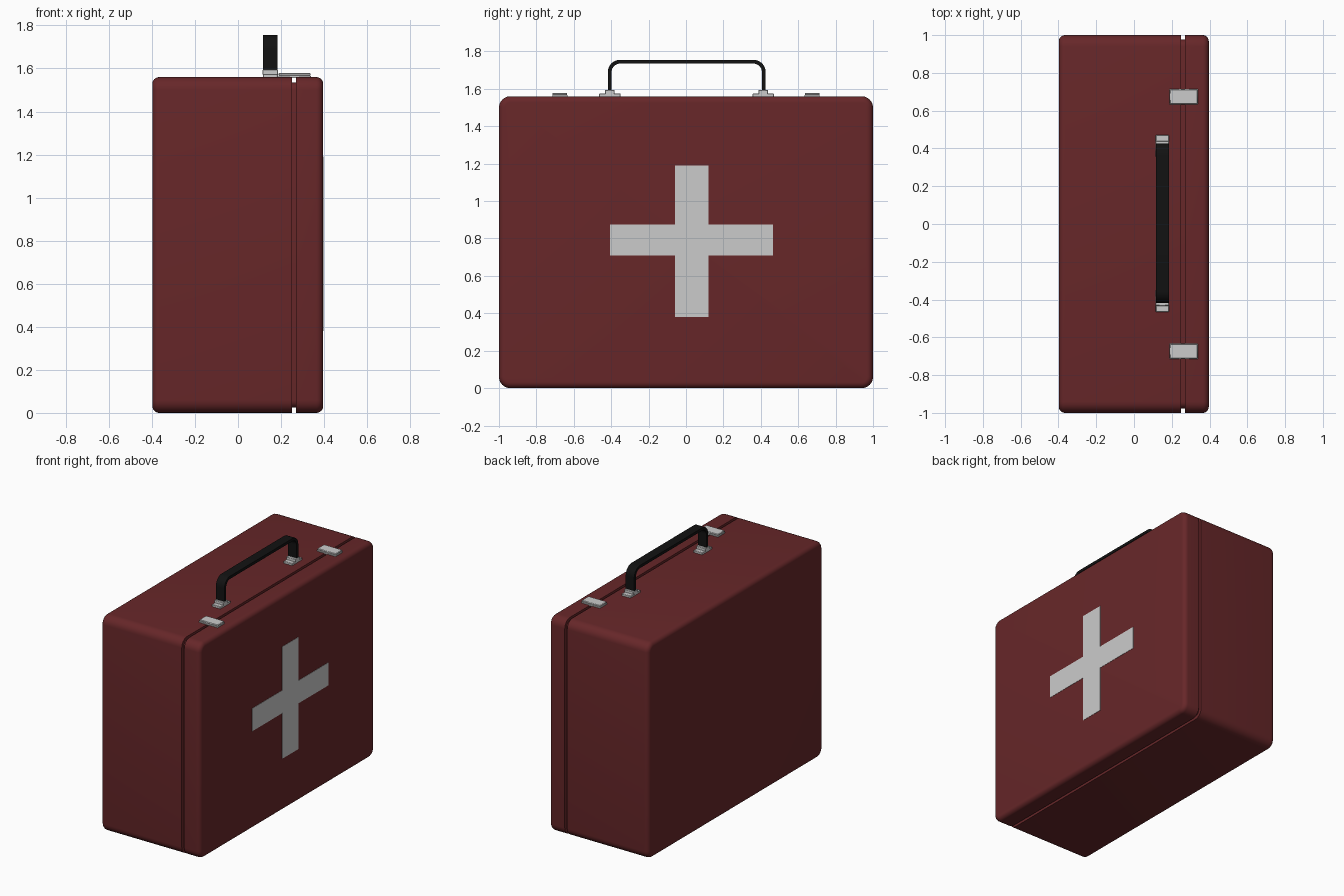
import bpy, bmesh, math

if "Cube" in bpy.data.objects:
    bpy.data.objects.remove(bpy.data.objects["Cube"])


def material(name, color):
    m = bpy.data.materials.new(name)
    m.diffuse_color = (*color, 1)
    m.use_nodes = True
    m.node_tree.nodes["Principled BSDF"].inputs["Base Color"].default_value = m.diffuse_color
    return m


RED = material("red_shell", (0.135, 0.02, 0.022))
BLACK = material("black_grip", (0.006, 0.006, 0.006))


def make(name, verts, faces, mat=None, smooth=True):
    me = bpy.data.meshes.new(name)
    me.from_pydata(verts, [], faces)
    bm = bmesh.new()
    bm.from_mesh(me)
    bmesh.ops.recalc_face_normals(bm, faces=bm.faces)
    bm.to_mesh(me)
    bm.free()
    ob = bpy.data.objects.new(name, me)
    bpy.context.collection.objects.link(ob)
    if mat:
        me.materials.append(mat)
    if smooth:
        bpy.ops.object.select_all(action='DESELECT')
        bpy.context.view_layer.objects.active = ob
        ob.select_set(True)
        bpy.ops.object.shade_smooth_by_angle(angle=math.radians(35))
    return ob


def loft(name, rings, mat=None):
    n = len(rings[0])
    verts = [p for r in rings for p in r]
    faces = [(k * n + i, k * n + (i + 1) % n, (k + 1) * n + (i + 1) % n, (k + 1) * n + i)
             for k in range(len(rings) - 1) for i in range(n)]
    faces += [tuple(range(n)), tuple(range((len(rings) - 1) * n, len(rings) * n))]
    return make(name, verts, faces, mat)


# Rounded rectangle cross-section of the case in the yz plane
H, R, E, SEG = 1.56, 0.06, 0.032, 6


def ring(x, inset):
    pts = []
    for c, (sy, sz) in enumerate([(1, 1), (-1, 1), (-1, -1), (1, -1)]):
        for s in range(SEG + 1):
            a = math.pi / 2 * (c + s / SEG)
            pts.append((x, sy * (1 - R) + (R - inset) * math.cos(a),
                        H / 2 + sz * (H / 2 - R) + (R - inset) * math.sin(a)))
    return pts


def shell(name, x_seam, x_end):
    d = 1 if x_end > x_seam else -1
    rings = [ring(x_seam, 0)]
    for s in range(SEG + 1):
        a = math.pi / 2 * s / SEG
        rings.append(ring(x_end - d * E * (1 - math.sin(a)), E * (1 - math.cos(a))))
    loft(name, rings, RED)


# Case halves and the recessed seam between them
shell("case_base", 0.25, -0.398)
shell("case_lid", 0.27, 0.396)
loft("case_seam", [ring(0.24, 0.024), ring(0.28, 0.024)], RED)

# Cross emblem on the lid
outline = [(-.06, .38), (.12, .38), (.12, .71), (.465, .71), (.465, .875), (.12, .875),
           (.12, 1.19), (-.06, 1.19), (-.06, .875), (-.405, .875), (-.405, .71), (-.06, .71)]
loft("lid_cross", [[(x, y, z) for y, z in outline] for x in (0.39, 0.398)])


def box(name, x0, x1, y0, y1, z0, z1, bevel=0.003):
    lo = [(x0, y0, z0), (x1, y0, z0), (x1, y1, z0), (x0, y1, z0)]
    ob = loft(name, [lo, [(x, y, z1) for x, y, _ in lo]])
    mod = ob.modifiers.new("edge", 'BEVEL')
    mod.width, mod.segments = bevel, 1


# Latches and handle feet, on both sides
for side, s in (("left", -1), ("right", 1)):
    y = 0.674 * s
    box(side + "_latch_plate", .187, .338, y - .041, y + .041, 1.555, 1.568, .002)
    box(side + "_latch_cover", .189, .336, y - .039, y + .039, 1.566, 1.579)
    y = 0.41 * s + 0.003
    box(side + "_handle_foot", .115, .185, y - .058, y + .058, 1.555, 1.575)
    box(side + "_handle_socket", .114, .186, y - .026, y + .026, 1.57, 1.595)

# Flat strap handle swept along a rounded arch
CY, W, TOP, T, BR = 0.004, 0.422, 1.755, 0.02, 0.065
path = [(W, 1.575, 1, 0)]
for c in (0, 1):
    for s in range(9):
        a = math.pi / 2 * (c + s / 8)
        path.append(((W - BR) * (1 - 2 * c) + BR * math.cos(a),
                     TOP - BR + BR * math.sin(a), math.cos(a), math.sin(a)))
path.append((-W, 1.575, -1, 0))
loft("handle_grip", [[(.116, CY + y, z), (.184, CY + y, z),
                      (.184, CY + y - T * ny, z - T * nz), (.116, CY + y - T * ny, z - T * nz)]
                     for y, z, ny, nz in path], BLACK)
